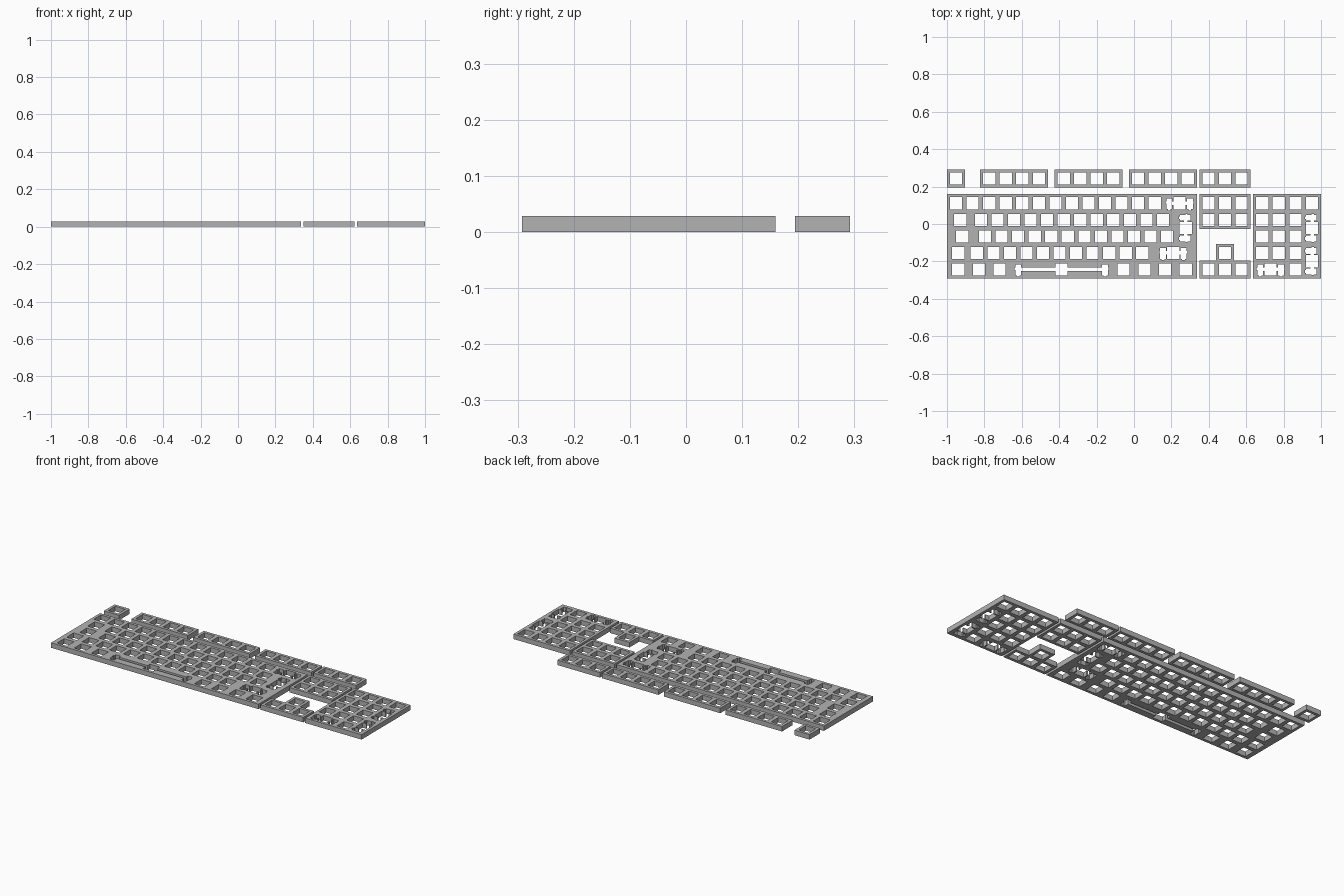
import bpy, bmesh

if "Cube" in bpy.data.objects:
    bpy.data.objects.remove(bpy.data.objects["Cube"], do_unlink=True)

# Real measures in millimetres, scaled to a two-unit width
PITCH, MARGIN, HOLE, THICK = 19.05, 1.0, 7.0, 6.2
COLS, ROWS = 22.5, 6.5
SCALE = 2 / (COLS * PITCH + 2 * MARGIN)

grey = bpy.data.materials.new("plate grey")
grey.use_nodes = True
grey.diffuse_color = (0.45, 0.45, 0.45, 1)
grey.node_tree.nodes["Principled BSDF"].inputs["Base Color"].default_value = (0.45, 0.45, 0.45, 1)


def place(col, row):
    """Key units from the back left corner to millimetres about the centre."""
    return (col - COLS / 2) * PITCH, (ROWS / 2 - row) * PITCH


def block(col, row, width, height):
    x0, y0 = place(col, row)
    x1, y1 = place(col + width, row + height)
    m = MARGIN
    return [(x0 - m, y0 + m), (x1 + m, y0 + m), (x1 + m, y1 - m), (x0 - m, y1 - m)]


def switch(col, row):
    x, y = place(col, row + 0.5)
    h = HOLE
    return [(x - h, y - h), (x + h, y - h), (x + h, y + h), (x - h, y + h)]


def stabilised(col, row, reach=11.9, upright=False):
    """Switch hole joined by a wire channel to a stabiliser slot on each side."""
    inner, outer = reach - 3.35, reach + 3.35
    half = [(HOLE, HOLE), (HOLE, 2.3), (inner, 2.3), (inner, 5.5), (outer, 5.5),
            (outer, 2.3), (outer + 0.85, 2.3), (outer + 0.85, -0.5), (outer, -0.5),
            (outer, -6.8), (reach + 1.6, -6.8), (reach + 1.6, -8), (reach - 1.6, -8),
            (reach - 1.6, -6.8), (inner, -6.8), (inner, -1.8), (HOLE, -1.8), (HOLE, -HOLE)]
    shape = half + [(-x, y) for x, y in reversed(half)]
    if upright:
        shape = [(y, -x) for x, y in shape]
    cx, cy = place(col, row + 0.5)
    return [(cx + x, cy + y) for x, y in shape]


def run(first, count, row, step=1):
    return [switch(first + i * step, row) for i in range(count)]


def plate(name, outline, holes):
    """Fill the outline around its holes and give it thickness."""
    curve = bpy.data.curves.new(name + "_profile", 'CURVE')
    curve.dimensions, curve.fill_mode = '2D', 'BOTH'
    curve.extrude = THICK / 2 * SCALE
    for points in [outline] + holes:
        spline = curve.splines.new('POLY')
        spline.points.add(len(points) - 1)
        for p, (x, y) in zip(spline.points, points):
            p.co = (x * SCALE, y * SCALE, 0, 1)
        spline.use_cyclic_u = True
    helper = bpy.data.objects.new(name + "_profile", curve)
    bpy.context.collection.objects.link(helper)
    mesh = bpy.data.meshes.new_from_object(
        helper.evaluated_get(bpy.context.evaluated_depsgraph_get()))
    bpy.data.objects.remove(helper)
    bpy.data.curves.remove(curve)

    bm = bmesh.new()
    bm.from_mesh(mesh)
    bmesh.ops.remove_doubles(bm, verts=bm.verts, dist=1e-5)
    bmesh.ops.translate(bm, verts=bm.verts, vec=(0, 0, THICK / 2 * SCALE))
    bmesh.ops.recalc_face_normals(bm, faces=bm.faces)
    for face in bm.faces:
        face.smooth = False
    bm.to_mesh(mesh)
    bm.free()
    mesh.name = name
    mesh.materials.clear()
    mesh.materials.append(grey)
    bpy.context.collection.objects.link(bpy.data.objects.new(name, mesh))


# Rows 1.5 to 5.5 sit below the function row and a half-unit gap
R = [1.5 + i for i in range(5)]

# Function row
plate("escape_plate", block(0, 0, 1, 1), run(0.5, 1, 0))
for label, col, count in (("left", 2, 4), ("middle", 6.5, 4), ("right", 11, 4), ("system", 15.25, 3)):
    plate("function_plate_" + label, block(col, 0, count, 1), run(col + 0.5, count, 0))

# Main typing block
main = run(0.5, 13, R[0]) + [stabilised(14, R[0])]
main += run(0.75, 1, R[1]) + run(2, 12, R[1])
main += [stabilised(14.375, R[1] + 0.5, upright=True)]
main += run(0.875, 1, R[2]) + run(2.25, 12, R[2])
main += run(0.625, 1, R[3]) + run(1.75, 11, R[3]) + [stabilised(13.625, R[3])]
main += run(0.625, 3, R[4], 1.25) + [stabilised(6.875, R[4], 50)] + run(10.625, 4, R[4], 1.25)
plate("main_plate", block(0, R[0], 15, 5), main)

# Navigation block
plate("navigation_plate", block(15.25, R[0], 3, 2), run(15.75, 3, R[0]) + run(15.75, 3, R[1]))

# Arrow block: one key standing on a row of three
stem, base = block(16.25, R[3], 1, 1), block(15.25, R[4], 3, 1)
shoulder = base[0][1]
arrow = [base[0], (stem[0][0], shoulder), stem[0], stem[1], (stem[1][0], shoulder)] + base[1:]
plate("arrow_plate", arrow, run(16.75, 1, R[3]) + run(15.75, 3, R[4]))

# Number pad
pad = run(19, 4, R[0])
for row in R[1:4]:
    pad += run(19, 3, row)
pad += [stabilised(22, R[i] + 0.5, upright=True) for i in (1, 3)]
pad += [stabilised(19.5, R[4])] + run(21, 1, R[4])
plate("number_pad_plate", block(18.5, R[0], 4, 5), pad)
